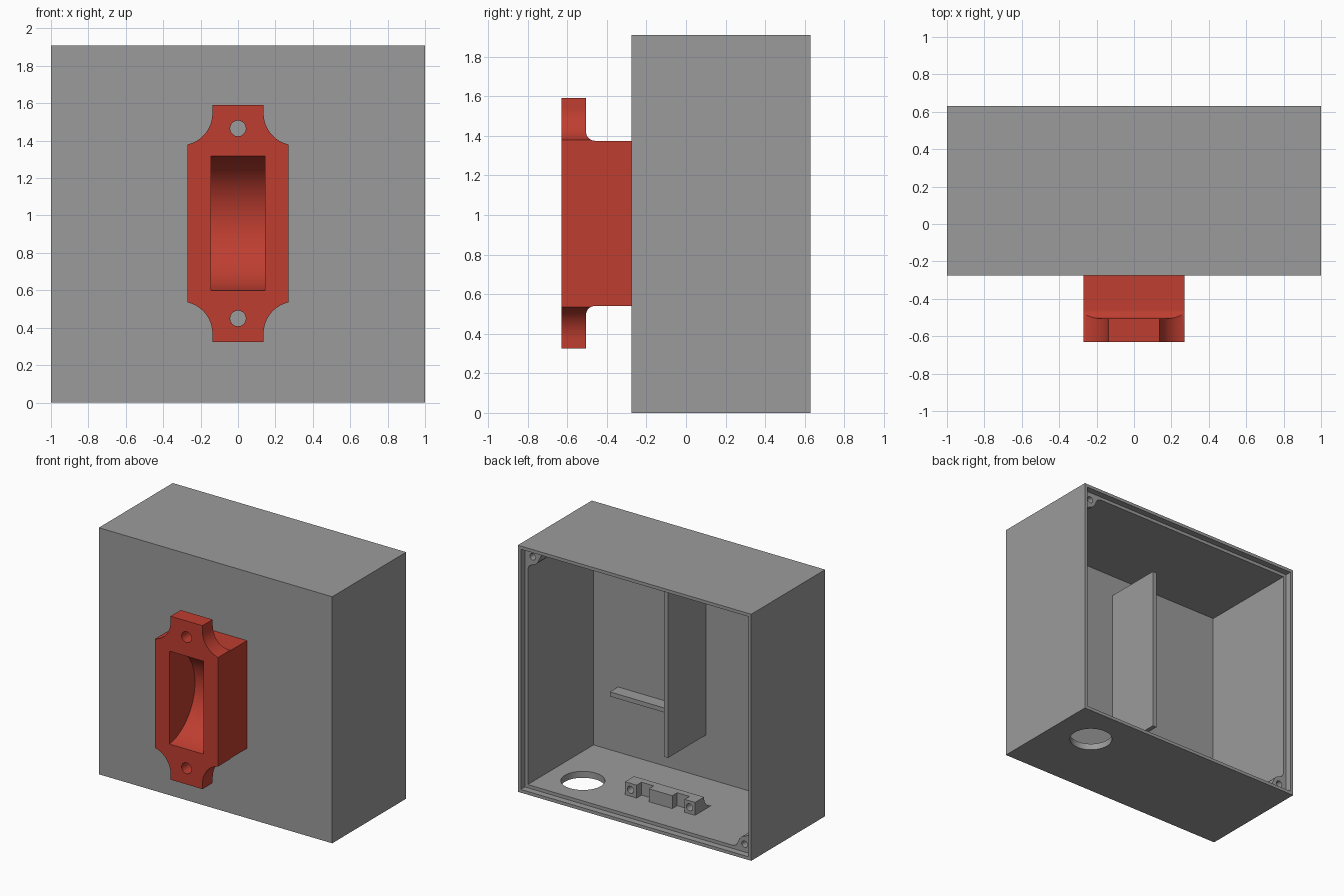
import bpy, bmesh, math
from mathutils import Vector

if "Cube" in bpy.data.objects:
    bpy.data.objects.remove(bpy.data.objects["Cube"])


def material(name, rgb):
    m = bpy.data.materials.new(name)
    m.diffuse_color = (*rgb, 1)
    m.use_nodes = True
    m.node_tree.nodes["Principled BSDF"].inputs["Base Color"].default_value = m.diffuse_color
    return m


GREY = material("grey plastic", (0.33, 0.33, 0.33))
RED = material("red plastic", (0.52, 0.048, 0.03))


def prism(name, pts, axis, lo, hi, mat=GREY):
    """Extrude a 2D outline along an axis; outline uses the other two axes in order."""
    def place(p, h):
        c = list(p)
        c.insert("xyz".index(axis), h)
        return Vector(c)
    bm = bmesh.new()
    a = [bm.verts.new(place(p, lo)) for p in pts]
    b = [bm.verts.new(place(p, hi)) for p in pts]
    bm.faces.new(a)
    bm.faces.new(b)
    for i in range(len(pts)):
        j = (i + 1) % len(pts)
        bm.faces.new((a[i], a[j], b[j], b[i]))
    bmesh.ops.recalc_face_normals(bm, faces=bm.faces)
    me = bpy.data.meshes.new(name)
    bm.to_mesh(me)
    bm.free()
    ob = bpy.data.objects.new(name, me)
    bpy.context.collection.objects.link(ob)
    me.materials.append(mat)
    return ob


def rect(x0, x1, y0, y1):
    return [(x0, y0), (x1, y0), (x1, y1), (x0, y1)]


def arc(cx, cy, r, a0, a1, n=12):
    return [(cx + r * math.cos(math.radians(a0 + (a1 - a0) * i / n)),
             cy + r * math.sin(math.radians(a0 + (a1 - a0) * i / n))) for i in range(n + 1)]


def disc(cx, cy, r, n=32):
    return arc(cx, cy, r, 0, 360 - 360 / n, n - 1)


def boolean(ob, tool, op="DIFFERENCE"):
    tool.hide_render = True
    mod = ob.modifiers.new(op.lower(), "BOOLEAN")
    mod.operation, mod.solver, mod.object = op, "EXACT", tool
    bpy.context.view_layer.objects.active = ob
    bpy.ops.object.modifier_apply(modifier=mod.name)
    bpy.data.objects.remove(tool)


def smooth(ob):
    bpy.ops.object.select_all(action="DESELECT")
    ob.select_set(True)
    bpy.context.view_layer.objects.active = ob
    bpy.ops.object.shade_smooth_by_angle(angle=math.radians(30))


F, B, H, T = -0.275, 0.63, 1.91, 0.05   # box front, back, height, wall

# Enclosure, open at the back, with a stepped rim and a cable hole in the floor
box = prism("enclosure", rect(-1, 1, 0, H), "y", F, B)
boolean(box, prism("cavity", rect(-1 + T, 1 - T, T, H - T), "y", F + T, B + 0.1))
boolean(box, prism("rim_step", rect(-0.975, 0.975, 0.025, H - 0.025), "y", B - T, B + 0.1))
boolean(box, prism("cable_hole", disc(0.67, 0.305, 0.155, 48), "z", -0.1, 0.1))
smooth(box)

# Screw tabs in two opposite corners
tab = [(-0.01, -0.01), (0.14, -0.01), (0.14, 0), (0.112, 0.012), (0.098, 0.04),
       (0.088, 0.065), (0.065, 0.088), (0.04, 0.098), (0.012, 0.112), (0, 0.14), (-0.01, 0.14)]
for name, s in (("upper_screw_tab", 1), ("lower_screw_tab", -1)):
    def corner(p):
        return (s * (1 - T - p[0]), H / 2 + s * (H / 2 - T - p[1]))
    ob = prism(name, [corner(p) for p in tab], "y", B - T - 0.12, B - T)
    boolean(ob, prism("screw_hole", disc(*corner((0.042, 0.035)), 0.025, 20), "y", B - T - 0.1, B))
    smooth(ob)

# Divider plate and ledge on the inside of the front wall
prism("divider", rect(-0.015, 0.02, 0.385, 1.695), "y", F + T - 0.005, 0.24)
prism("ledge", rect(0, 0.74, 0.52, 0.555), "y", F + T - 0.005, -0.125)

# Cable clamp on the floor: ramped bar with two notches and two screw holes
ramp = [(0.325, 0.045), (0.325, 0.15)] + arc(0.115, 0.15, 0.1, 0, -90) + [(0.115, 0.045)]
clamp = prism("cable_clamp", ramp, "x", -0.305, 0.295)
for s in (-1, 1):
    x0, x1 = sorted((s * 0.1 - 0.01, s * 0.205 - 0.01))
    boolean(clamp, prism("notch", rect(x0, x1, 0.265, 0.4), "z", 0, 0.2))
    boolean(clamp, prism("clamp_hole", disc(s * 0.253 - 0.005, 0.1, 0.027, 20), "y", 0.1, 0.4))
smooth(clamp)

# Socket housing: side profile with fillets, trimmed by the scalloped front outline
MID = 0.9575
top = [(F, 0.4175)] + arc(-0.46, 0.4625, 0.045, -90, -180) + [(-0.505, 0.633), (-0.63, 0.633)]
side = [(y, MID + z) for y, z in top] + [(y, MID - z) for y, z in reversed(top)]
housing = prism("socket_housing", side, "x", -0.4, 0.4, RED)
quarter = [(0.137, 0.633)] + arc(0.307, 0.588, 0.17, 180, 257.5, 16)
half = quarter + [(x, -z) for x, z in reversed(quarter)]
outline = half + [(-x, z) for x, z in reversed(half)]
boolean(housing, prism("outline", [(x, MID + z) for x, z in outline], "y", -0.8, 0, RED), "INTERSECT")
for s in (-1, 1):
    boolean(housing, prism("mount_hole", disc(0, MID + s * 0.508, 0.042), "y", -0.8, -0.4, RED))
boolean(housing, prism("pocket", disc(-0.684, MID, 0.364, 96), "x", -0.145, 0.145, RED))
smooth(housing)
